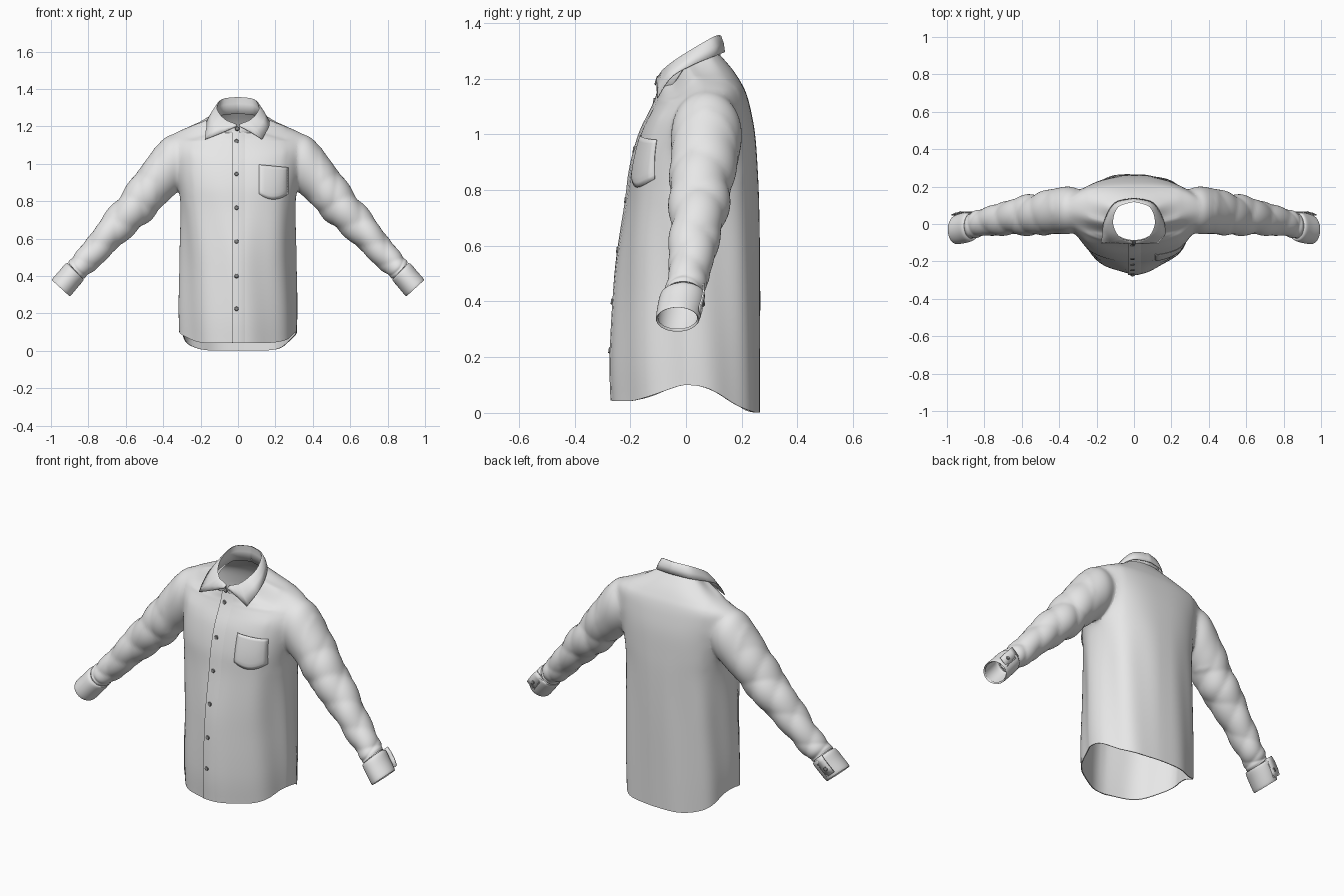
import bpy, bmesh, math
from mathutils import Vector
from mathutils.bvhtree import BVHTree

if "Cube" in bpy.data.objects:
    bpy.data.objects.remove(bpy.data.objects["Cube"])


def material(name, v):
    m = bpy.data.materials.new(name)
    m.diffuse_color = (v, v, v, 1)
    m.use_nodes = True
    m.node_tree.nodes["Principled BSDF"].inputs["Base Color"].default_value = m.diffuse_color
    return m


CLOTH = material("light_grey_cloth", 0.8)
BUTTON = material("dark_grey_button", 0.24)


def spline(keys, n):
    """Smooth interpolation through rows of numbers, n steps per span."""
    out = []
    for i in range(len(keys) - 1):
        p0, p1, p2, p3 = (keys[max(i - 1, 0)], keys[i], keys[i + 1],
                          keys[min(i + 2, len(keys) - 1)])
        for s in range(n):
            t = s / n
            out.append([b + 0.5 * t * (c - a + t * (2*a - 5*b + 4*c - d + t * (3*(b - c) + d - a)))
                        for a, b, c, d in zip(p0, p1, p2, p3)])
    return out + [list(keys[-1])]


def skin(rows, closed=True, caps=()):
    """Skin equal-length rows of points; caps are fan centres for both ends."""
    bm = bmesh.new()
    vs = [[bm.verts.new(p) for p in r] for r in rows]
    n = len(rows[0])
    for a, b in zip(vs, vs[1:]):
        for j in range(n if closed else n - 1):
            k = (j + 1) % n
            bm.faces.new((a[j], a[k], b[k], b[j]))
    for ring, centre in zip((vs[0], vs[-1]), caps):
        c = bm.verts.new(centre)
        for j in range(n):
            bm.faces.new((ring[j], ring[(j + 1) % n], c))
    if caps:
        bmesh.ops.recalc_face_normals(bm, faces=bm.faces)
    return bm


def finish(name, bm, mat, thick=0, mirror=False, angle=50):
    me = bpy.data.meshes.new(name)
    bm.to_mesh(me)
    bm.free()
    me.materials.append(mat)
    ob = bpy.data.objects.new(name, me)
    bpy.context.collection.objects.link(ob)
    if thick:
        m = ob.modifiers.new("cloth", 'SOLIDIFY')
        m.thickness, m.offset = thick, -1
    if mirror:
        m = ob.modifiers.new("mirror", 'MIRROR')
        m.use_mirror_merge = False
    bpy.ops.object.select_all(action='DESELECT')
    ob.select_set(True)
    bpy.context.view_layer.objects.active = ob
    bpy.ops.object.shade_smooth_by_angle(angle=math.radians(angle))
    return ob


def step(t):
    t = min(max(t, 0), 1)
    return t * t * (3 - 2 * t)


# Body: half width, front y, back y, middle y, side z, front z, back z
BODY = [
    (.310, -.265, .265, .00, .10, .042, .001),
    (.312, -.268, .265, .00, .24, .21, .20),
    (.306, -.250, .265, .00, .50, .50, .50),
    (.304, -.212, .262, .01, .75, .75, .75),
    (.318, -.195, .257, .03, .88, .88, .88),
    (.335, -.163, .248, .05, 1.0, 1.0, 1.0),
    (.355, -.125, .232, .065, 1.09, 1.08, 1.09),
    (.358, -.109, .215, .07, 1.15, 1.115, 1.15),
    (.295, -.101, .195, .06, 1.185, 1.135, 1.19),
    (.210, -.096, .165, .03, 1.217, 1.155, 1.235),
    (.130, -.090, .122, .01, 1.25, 1.18, 1.285)]
SEG = 96
rows = []
for w, yf, yb, yc, zs, zf, zb in spline(BODY, 6):
    row = []
    ef = .8 + .35 * step((.95 - zs) / .55) + .2 * step((zs - 1.05) / .1)
    for j in range(SEG):
        a = 2 * math.pi * j / SEG
        c, s = math.cos(a), math.sin(a)
        e = .8 if s > 0 else ef
        reach = (.97 if s > 0 and zs < .5 else .85) - .2 * step((zs - 1) / .2)
        x = w * math.copysign(abs(c) ** e, c)
        y = yc + (yb - yc if s > 0 else yc - yf) * math.copysign(abs(s) ** e, s)
        z = zs + ((zb if s > 0 else zf) - zs) * step(abs(s) / reach)
        # soft hanging folds, fading toward shoulders and front opening
        f = .007 * step((1.0 - z) / .5) * abs(c) ** .5 * math.sin(8 * a + 2.5 * z)
        row.append((x + f * c, y + f * s, z))
    rows.append(row)
HEM, NECK = (0, 0, .12), (0, .01, 1.24)
body = finish("body_shape", skin(rows, caps=(HEM, NECK)), CLOTH)

# Sleeves: top x, top z, underside x, underside z, middle y, y radius
SLEEVE = [
    (.285, 1.145, .25, .93, .07, .105),
    (.388, 1.147, .308, .86, .074, .130),
    (.505, 1.00, .385, .79, .065, .120),
    (.622, .845, .500, .675, .047, .107),
    (.750, .675, .645, .548, .030, .088),
    (.865, .525, .775, .425, .005, .072),
    (.908, .472, .830, .385, -.010, .067)]
CUFF = [
    (.908, .468, .832, .385, -.010, .067),
    (.925, .464, .826, .378, -.012, .080),
    (.955, .428, .858, .338, -.020, .082),
    (.995, .382, .897, .293, -.030, .078),
    (.984, .380, .902, .302, -.030, .070)]


def crease(v):
    """Rounded ridge wave with narrow valleys."""
    return 2 * abs(math.sin(v / 2)) - 1.27


def tube(keys, n, fold, seg):
    rings = []
    pts = spline(keys, n)
    for i, (tx, tz, bx, bz, yc, ry) in enumerate(pts):
        t = i / (len(pts) - 1)
        amp = fold * step((t - .2) / .3) * step((1.02 - t) / .1)
        ring = []
        for j in range(seg):
            a = 2 * math.pi * j / seg
            # slanted creases wrapping around the arm
            k = 1 + amp * (crease(2 * a + 36 * t) + .8 * crease(2 * a - 50 * t + 1)
                           + .5 * math.sin(a + 23 * t))
            c, s = math.cos(a) * k, math.sin(a) * k
            ring.append(((tx + bx) / 2 + c * (tx - bx) / 2, yc + s * ry,
                         (tz + bz) / 2 + c * (tz - bz) / 2))
        rings.append(ring[::-1])
    return rings


WRIST = (.868, -.01, .43)
sleeve = finish("sleeve_shape", skin(tube(SLEEVE, 13, .045, 56), caps=((.265, .07, 1.04), WRIST)),
                CLOTH, mirror=True)

# Join sleeves to body, open hem, neck and wrists, and soften the armholes
m = body.modifiers.new("join", 'BOOLEAN')
m.operation, m.solver, m.object = 'UNION', 'EXACT', sleeve
joined = body.evaluated_get(bpy.context.evaluated_depsgraph_get()).to_mesh()
bm = bmesh.new()
bm.from_mesh(joined)
centres = [Vector(p) for p in (HEM, NECK, WRIST, (-WRIST[0], WRIST[1], WRIST[2]))]
bmesh.ops.delete(bm, geom=[v for v in bm.verts if any((v.co - c).length < 1e-3 for c in centres)],
                 context='VERTS')
near = [v for v in bm.verts if .22 < abs(v.co.x) < .46 and v.co.z > .78]
bmesh.ops.remove_doubles(bm, verts=near, dist=.004)
near = [v for v in bm.verts if .25 < abs(v.co.x) < .44 and v.co.z > .80]
for _ in range(16):
    bmesh.ops.smooth_vert(bm, verts=near, factor=.5,
                          use_axis_x=True, use_axis_y=True, use_axis_z=True)
for shape in (body, sleeve):
    bpy.data.objects.remove(shape)
shirt = finish("shirt_body_and_sleeves", bm, CLOTH, .005, angle=75)
tree = BVHTree.FromPolygons([v.co for v in shirt.data.vertices],
                            [p.vertices[:] for p in shirt.data.polygons])

finish("cuffs", skin(tube(CUFF, 4, 0, 40)), CLOTH, .005, True)


def front(x, z, off):
    """Point on the chest surface, pushed forward by off."""
    hit = tree.ray_cast(Vector((x, -2, z)), Vector((0, 1, 0)))[0]
    return (x, (hit.y if hit else -.09) - off, z)


# Button placket: raised left edge blending into the front
strip = []
for i in range(49):
    z = .045 + (1.175 - .045) * i / 48
    strip.append([front(-.033, z, -.002), front(-.032, z, .009),
                  front(0, z, .006), front(.03, z, .002), front(.045, z, -.002)])
finish("front_placket", skin(strip, False), CLOTH, angle=40)

# Chest pocket with a rounded pointed base
pocket = []
N = 10
for i in range(N + 1):
    u = i / N
    x = .112 + .155 * u
    top = .995 - .015 * u
    low = .81 + .03 * abs(2 * u - 1) ** 2
    pocket.append([front(x, low + (top - low) * k / N,
                         .001 if i in (0, N) or k == 0 else .006) for k in range(N + 1)])
finish("chest_pocket", skin(pocket, False), CLOTH, .003, angle=40)

# Collar: fold line xyz, then leaf edge xyz, from front to back
COLLAR = [
    (.008, -.094, 1.212, .008, -.107, 1.200),
    (.062, -.082, 1.232, .150, -.104, 1.130),
    (.096, -.048, 1.262, .168, -.054, 1.205),
    (.114, .015, 1.302, .157, .025, 1.250),
    (.085, .092, 1.346, .104, .114, 1.285),
    (0, .120, 1.357, 0, .140, 1.295)]
half = spline(COLLAR[:2], 4)[:-1] + spline(COLLAR[1:], 6)


def collar_row(k, side):
    fx, fy, fz, ex, ey, ez = k
    if ez < 1.2 and ey < -.05:   # the overlapping leaf spreads wider
        ex *= 1 + (.18 if side < 0 else -.14) * (1.2 - ez) / .07
    f, e = Vector((fx, fy, fz)), Vector((ex, ey, ez))
    out = Vector((fx, fy - .01, 0)).normalized()
    band = Vector((fx * 1.12, fy, fz - .09))
    pts = [band, f.lerp(band, .4), f - out * .002, f + out * .006 - Vector((0, 0, .003)),
           f.lerp(e, .5) + out * .006, e]
    return [(p.x * side, p.y, p.z) for p in pts]


rows = [collar_row(k, 1) for k in half] + [collar_row(k, -1) for k in half[-2::-1]]
finish("collar", skin(rows, False), CLOTH, .003, angle=60)


# Buttons
def button(bm, pos, direction, r=.012):
    d = Vector(direction).normalized()
    mat = d.to_track_quat('Z', 'Y').to_matrix().to_4x4()
    mat.translation = Vector(pos)
    bmesh.ops.create_cone(bm, cap_ends=True, segments=16, radius1=r, radius2=r * .8,
                          depth=.006, matrix=mat)


bm = bmesh.new()
for z in (1.12, .945, .765, .585, .40, .225):
    button(bm, front(-.008, z, .008), (0, -1, .15))
button(bm, (-.004, -.108, 1.188), (0, -1, .3))
finish("front_buttons", bm, BUTTON, angle=30)

# Cuff overlap tab and its button on the back of each wrist
bm = bmesh.new()
button(bm, (.932, .062, .393), (.35, 1, .2))
finish("cuff_buttons", bm, BUTTON, mirror=True, angle=30)
tab = [[(x + dx, y, z + dz) for dx, dz in ((-.022, -.02), (.022, .02))]
       for x, y, z in ((.885, .066, .447), (.905, .067, .425), (.935, .060, .39), (.955, .051, .362))]
finish("cuff_tabs", skin(tab, False), CLOTH, .006, True, 40)
